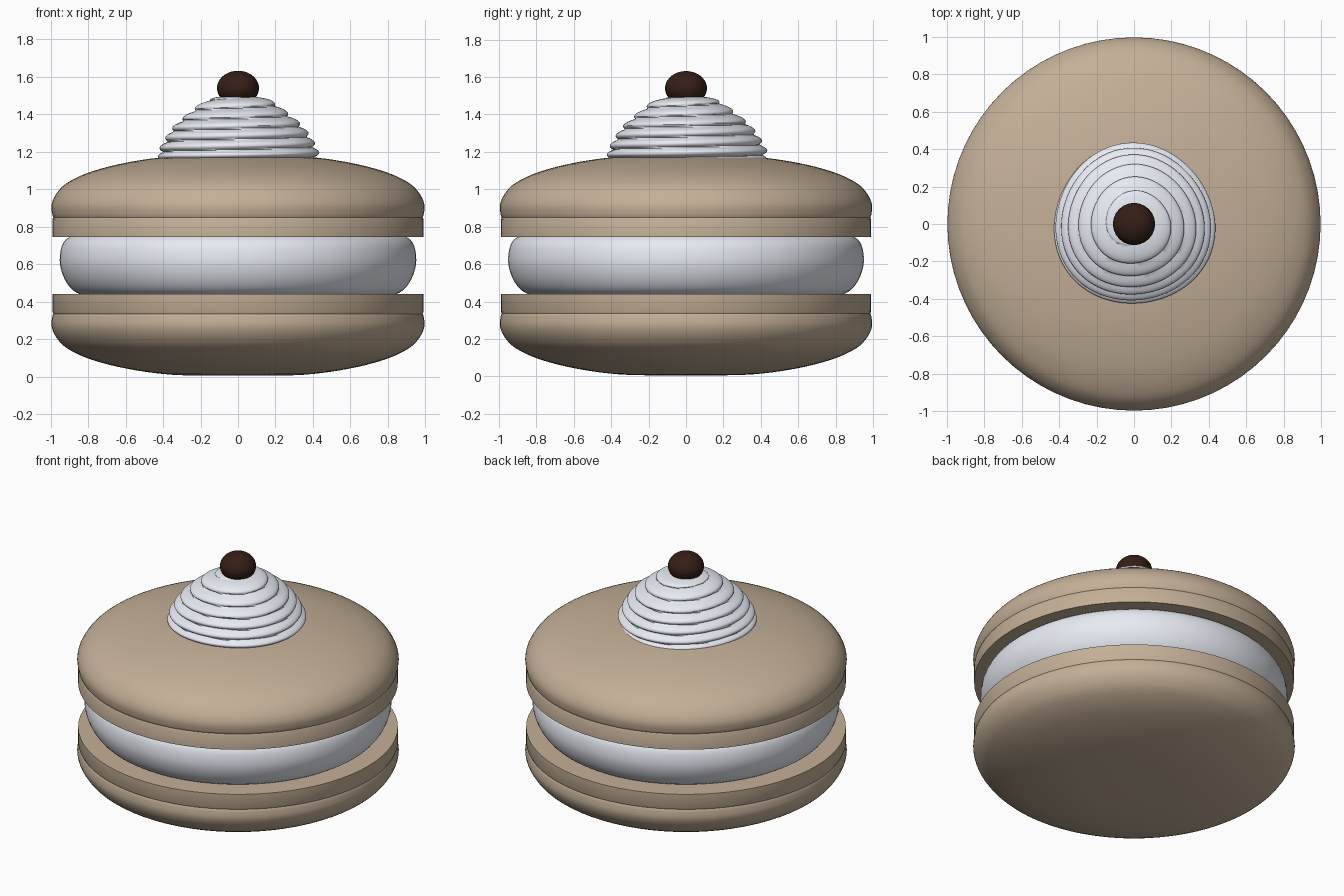
import bpy, bmesh, math
from math import pi, sin, cos

if "Cube" in bpy.data.objects:
    bpy.data.objects.remove(bpy.data.objects["Cube"])


def material(name, color):
    m = bpy.data.materials.new(name)
    m.diffuse_color = (*color, 1)
    m.use_nodes = True
    m.node_tree.nodes["Principled BSDF"].inputs["Base Color"].default_value = m.diffuse_color
    return m


def smooth_points(pts, steps=4):
    # Catmull-Rom through the profile points
    out = []
    for i in range(len(pts) - 1):
        p = [pts[max(i - 1, 0)], pts[i], pts[i + 1], pts[min(i + 2, len(pts) - 1)]]
        for s in range(steps):
            t = s / steps
            out.append(tuple(0.5 * (2 * b + (c - a) * t + (2 * a - 5 * b + 4 * c - d) * t * t
                                    + (3 * b - a - 3 * c + d) * t ** 3) for a, b, c, d in zip(*p)))
    return out + [pts[-1]]


def revolve(name, profile, mat, segs=72, radius=lambda r, z, a: r):
    # profile runs bottom to top as (radius, height); both ends are closed
    bm = bmesh.new()
    rings = []
    for r, z in profile:
        ring = []
        for i in range(segs):
            a = 2 * pi * i / segs
            q = radius(r, z, a)
            ring.append(bm.verts.new((q * cos(a), q * sin(a), z)))
        rings.append(ring)
    for lo, hi in zip(rings, rings[1:]):
        for i in range(segs):
            j = (i + 1) % segs
            bm.faces.new((lo[i], lo[j], hi[j], hi[i]))
    bm.faces.new(rings[0][::-1])
    bm.faces.new(rings[-1])
    bmesh.ops.recalc_face_normals(bm, faces=bm.faces)
    me = bpy.data.meshes.new(name)
    bm.to_mesh(me)
    bm.free()
    ob = bpy.data.objects.new(name, me)
    bpy.context.collection.objects.link(ob)
    me.materials.append(mat)
    bpy.ops.object.select_all(action='DESELECT')
    ob.select_set(True)
    bpy.context.view_layer.objects.active = ob
    bpy.ops.object.shade_smooth_by_angle(angle=math.radians(35))
    return ob


biscuit = material("biscuit", (0.55, 0.43, 0.31))
cream = material("cream", (0.80, 0.83, 0.90))
chocolate = material("chocolate", (0.035, 0.013, 0.008))

# Biscuit shells: domed cap with a straight foot, the upper one flipped
dome = smooth_points([(0.1, 0.005), (0.35, 0.01), (0.58, 0.04), (0.78, 0.09), (0.91, 0.15),
                      (0.97, 0.21), (0.995, 0.27), (0.99, 0.325)])
shell = dome + [(0.985, 0.335), (0.99, 0.345), (0.99, 0.44)]
revolve("bottom_shell", shell, biscuit)
revolve("top_shell", [(r, 1.185 - z) for r, z in reversed(shell)], biscuit)

# Filling between the shells
revolve("filling", smooth_points([(0.82, 0.43), (0.88, 0.46), (0.925, 0.52), (0.95, 0.60),
                                  (0.945, 0.68), (0.92, 0.73), (0.87, 0.76)]), cream)

# Piped swirl: a cone whose ridges climb as a helix
def swirl(r, z, a):
    ridge = abs(sin(pi * ((z - 1.17) / 0.055 - a / (2 * pi))))
    return r - 0.03 + 0.035 * ridge ** 0.7 + 0.008 * cos(3 * a + 1.2) * r / 0.42


cone = smooth_points([(0.42, 1.16), (0.425, 1.20), (0.39, 1.27), (0.34, 1.34),
                      (0.26, 1.41), (0.18, 1.47), (0.12, 1.49), (0.06, 1.495)], 10)
revolve("cream_swirl", cone, cream, 72, swirl)

# Chocolate bead on top
bpy.ops.mesh.primitive_uv_sphere_add(segments=40, ring_count=20, radius=1, location=(0, 0, 1.54))
bead = bpy.context.object
bead.name = "chocolate_bead"
bead.scale = (0.112, 0.112, 0.092)
bead.data.materials.append(chocolate)
bpy.ops.object.shade_smooth()
